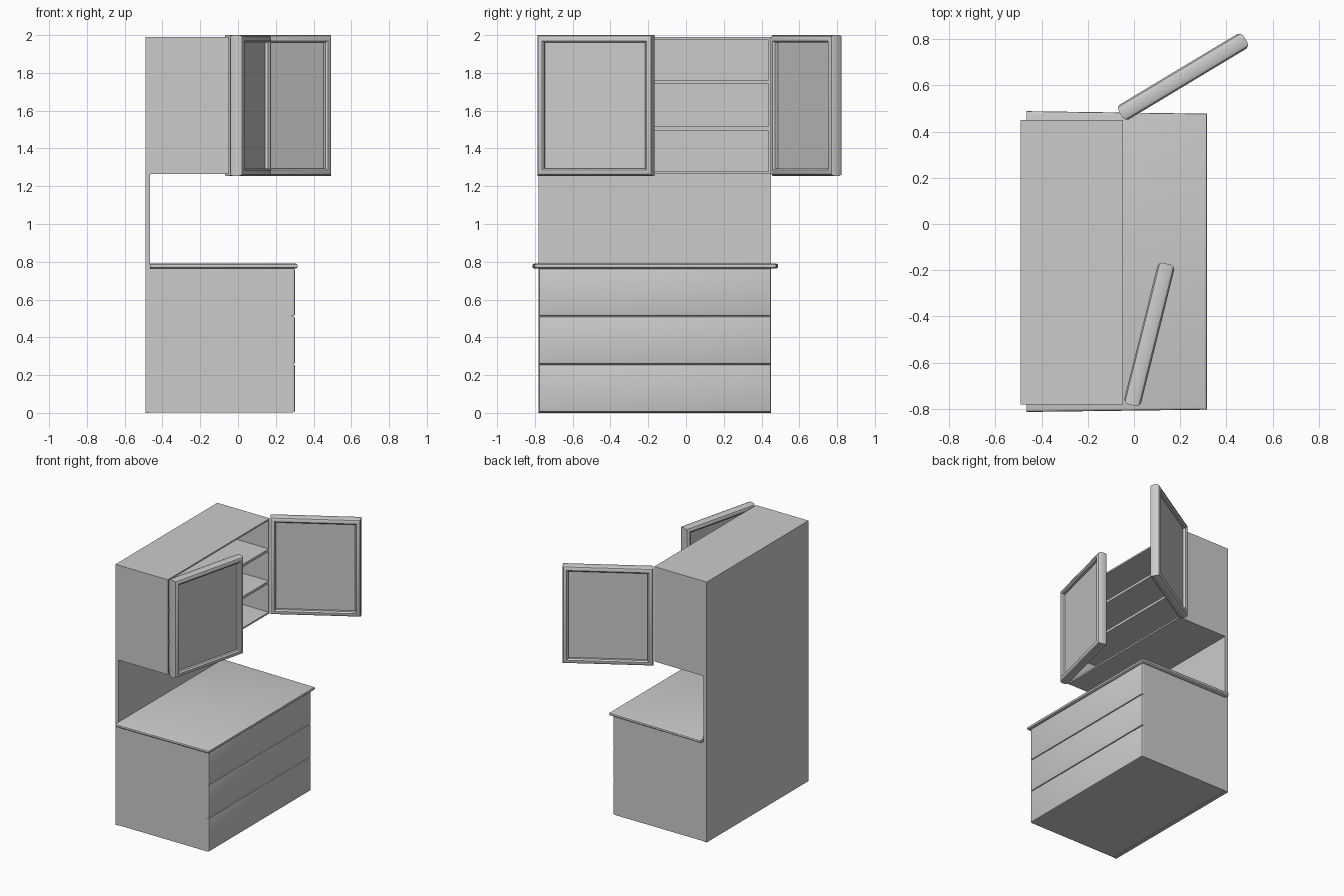
import bpy, bmesh
from math import radians

if "Cube" in bpy.data.objects:
    bpy.data.objects.remove(bpy.data.objects["Cube"])

Y0, Y1 = -0.78, 0.45          # side faces of the cabinet
BACK, INNER = -0.49, -0.465   # back panel faces
FRONT = -0.047                # front of the upper cabinet


def finish(name, bm):
    bmesh.ops.recalc_face_normals(bm, faces=bm.faces)
    me = bpy.data.meshes.new(name)
    bm.to_mesh(me)
    bm.free()
    ob = bpy.data.objects.new(name, me)
    bpy.context.collection.objects.link(ob)
    bpy.ops.object.select_all(action='DESELECT')
    ob.select_set(True)
    bpy.context.view_layer.objects.active = ob
    bpy.ops.object.shade_smooth_by_angle(angle=radians(30))
    return ob


def prism(name, outline, z0, z1, bevel=0.0, segments=2, pick=lambda e: True):
    """Extrude an xy outline from z0 to z1 and bevel the picked edges."""
    bm = bmesh.new()
    face = bm.faces.new([bm.verts.new((x, y, z0)) for x, y in outline])
    ext = bmesh.ops.extrude_face_region(bm, geom=[face])
    for v in ext['geom']:
        if isinstance(v, bmesh.types.BMVert):
            v.co.z = z1
    if bevel:
        bmesh.ops.bevel(bm, geom=[e for e in bm.edges if pick(e)], offset=bevel,
                        segments=segments, profile=0.5, affect='EDGES')
    return finish(name, bm)


def box(name, x0, x1, y0, y1, z0, z1, **kw):
    return prism(name, [(x0, y0), (x1, y0), (x1, y1), (x0, y1)], z0, z1, **kw)


# Full-height back and lower chest body
box("back_panel", BACK, INNER, Y0, Y1, 0, 1.99)
box("chest_body", INNER, 0.284, Y0, Y1, 0.003, 0.768)

# Drawer fronts, rounded on their front edges only
for i in range(3):
    z = 0.003 + i * 0.2545
    box(f"drawer_front_{i + 1}", 0.284, 0.303, Y0, Y1, z, z + 0.2535, bevel=0.012,
        pick=lambda e: all(v.co.x > 0.3 for v in e.verts))

# Worktop, slightly narrower towards the front
prism("worktop", [(INNER, -0.813), (0.316, -0.803), (0.316, 0.477), (INNER, 0.488)],
      0.764, 0.79, bevel=0.011, segments=3,
      pick=lambda e: abs(e.verts[0].co.z - e.verts[1].co.z) < 1e-4
      and any(v.co.x > INNER + 0.01 for v in e.verts))

# Upper cabinet shell and shelves
T = 0.012
box("upper_side_left", INNER, FRONT, Y0, Y0 + T, 1.265, 1.99)
box("upper_side_right", INNER, FRONT, Y1 - T, Y1, 1.265, 1.99)
for name, z, t in (("upper_floor", 1.265, T), ("lower_shelf", 1.496, 0.02),
                   ("upper_shelf", 1.741, 0.02), ("upper_roof", 1.978, T)):
    box(name, INNER, FRONT, Y0 + T, Y1 - T, z, z + t)


def door(side, hinge, angle, length=0.63, z0=1.255, z1=2.0):
    # Mitred frame: a rounded section (inset, depth) carried round a rectangle
    half = [(0, 0.018), (0.006, 0.031), (0.018, 0.0375), (0.030, 0.0375), (0.040, 0.028)]
    section = half + [(i, -h) for i, h in reversed(half)]
    bm = bmesh.new()
    rings = [[bm.verts.new((x, h, z)) for x, z in
              ((i, z0 + i), (length - i, z0 + i), (length - i, z1 - i), (i, z1 - i))]
             for i, h in section]
    for a, b in zip(rings, rings[1:] + rings[:1]):
        for k in range(4):
            n = (k + 1) % 4
            bm.faces.new((a[k], a[n], b[n], b[k]))
    # Inset panel
    frame = finish(f"{side}_door_frame", bm)
    w = 0.038
    panel = box(f"{side}_door_panel", w, length - w, -0.01, 0.01, z0 + w, z1 - w)
    for ob in (frame, panel):
        ob.location = (*hinge, 0)
        ob.rotation_euler.z = radians(angle)


# Two open doors
door("left", (-0.010, -0.783), 76)
door("right", (-0.058, 0.475), 31)
